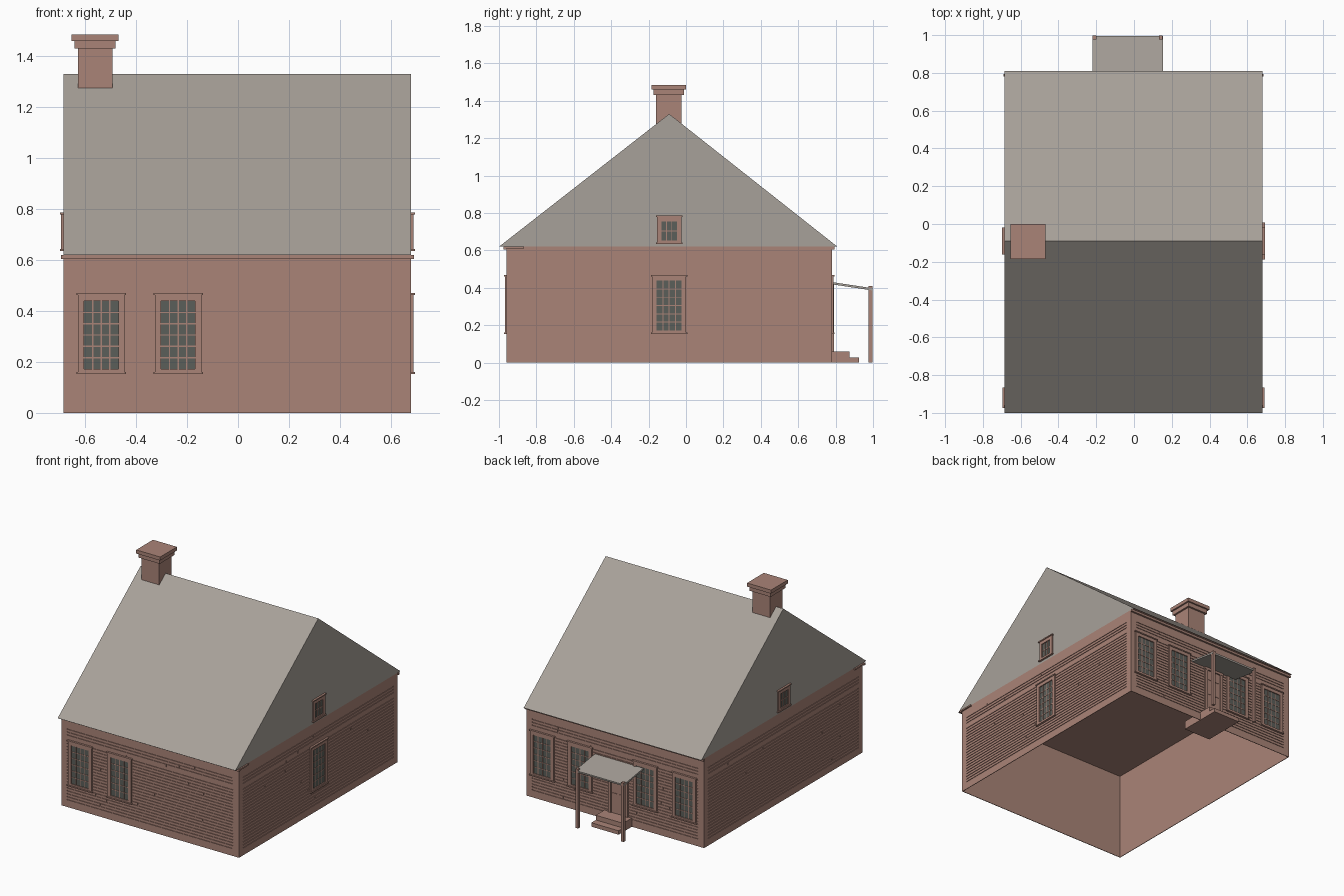
import bpy, bmesh, math, random
from mathutils import Matrix, Vector

random.seed(4)
if "Cube" in bpy.data.objects:
    bpy.data.objects.remove(bpy.data.objects["Cube"], do_unlink=True)


def material(name, rgb):
    m = bpy.data.materials.new(name)
    m.use_nodes = True
    m.diffuse_color = (*rgb, 1)
    m.node_tree.nodes["Principled BSDF"].inputs["Base Color"].default_value = (*rgb, 1)
    return m


RED = material("red_brown_paint", (0.40, 0.23, 0.185))
GREY = material("grey_shingle", (0.39, 0.355, 0.32))
GLASS = material("dark_glass", (0.105, 0.112, 0.1))


def finish(bm, name, mats, frame=None):
    if frame:
        bm.transform(frame)
    bmesh.ops.recalc_face_normals(bm, faces=bm.faces)
    mesh = bpy.data.meshes.new(name)
    bm.to_mesh(mesh)
    bm.free()
    for m in mats:
        mesh.materials.append(m)
    obj = bpy.data.objects.new(name, mesh)
    bpy.context.collection.objects.link(obj)
    return obj


def add_box(bm, x0, x1, y0, y1, z0, z1):
    size = Matrix.Diagonal((x1 - x0, y1 - y0, z1 - z0, 1))
    mid = Matrix.Translation(((x0 + x1) / 2, (y0 + y1) / 2, (z0 + z1) / 2))
    bmesh.ops.create_cube(bm, size=1, matrix=mid @ size)


def boxes(name, mat, items, frame=None):
    bm = bmesh.new()
    for b in items:
        add_box(bm, *b)
    return finish(bm, name, [mat], frame)


# House footprint and the four wall frames: local x along wall, -y outward
X0, X1, Y0, Y1, EAVE = -0.685, 0.68, -0.96, 0.78, 0.62
RIDGE_Y, RIDGE_Z = -0.09, 1.33
XM, YM = (X0 + X1) / 2, (Y0 + Y1) / 2


def wall_frame(x, y, degrees):
    return Matrix.Translation((x, y, 0)) @ Matrix.Rotation(math.radians(degrees), 4, 'Z')


FRONT, BACK = wall_frame(0, Y0, 0), wall_frame(0, Y1, 180)
EAST, WEST = wall_frame(X1, 0, 90), wall_frame(X0, 0, -90)
RELIEF = 0.004

# Wall core, open underneath
bm = bmesh.new()
add_box(bm, X0 + RELIEF, X1 - RELIEF, Y0 + RELIEF, Y1 - RELIEF, 0, EAVE - 0.002)
bm.faces.ensure_lookup_table()
floor = min(bm.faces, key=lambda f: f.calc_center_median().z)
bmesh.ops.delete(bm, geom=[floor], context='FACES_ONLY')
finish(bm, "wall_core", [RED])


# Flat trim around each wall and lapped boards with random joints
def siding(name, frame, a, b):
    edge, low, high, count, gap = 0.045, 0.05, 0.56, 25, 0.006
    out = (0, RELIEF)
    boxes(name + "_trim", RED, [
        (a, a + edge, *out, 0, EAVE), (b - edge, b, *out, 0, EAVE),
        (a + edge, b - edge, *out, 0, low), (a + edge, b - edge, *out, high, EAVE)], frame)
    pitch = (high - low) / count
    boards = []
    for i in range(count):
        z = low + i * pitch
        top = z + pitch + (0.001 if i == 20 else 0)
        joint = random.uniform(a + 0.2, b - 0.2)
        for u, v in ((a + edge, joint - 0.001), (joint + 0.001, b - edge)):
            boards.append((u, v, *out, z + (0 if i == 21 else gap), top))
    boxes(name + "_boards", RED, boards, frame)


siding("front", FRONT, X0, X1)
siding("back", BACK, -X1, -X0)
siding("east", EAST, Y0, Y1)
siding("west", WEST, -Y1, -Y0)


# Windows with casing, panes, glazing bars, cap and sill
def window(name, frame, u, z0, z1, width, cols, rows, rim=0.024):
    h = width / 2
    a, b, c, d = u - h, u + h, z0 + rim * 0.8, z1 - rim * 1.3
    ga, gb = a + rim, b - rim
    out = (-0.009, 0.002)
    parts = [(a, ga, *out, z0, z1), (gb, b, *out, z0, z1),
             (ga, gb, *out, z0, c), (ga, gb, *out, d, z1)]
    for low in (z0, z1 - 0.008):
        parts.append((a - 0.006, b + 0.006, -0.014, 0.002, low, low + 0.008))
    bar = 0.0025
    for i in range(1, cols):
        x = ga + (gb - ga) * i / cols
        parts.append((x - bar, x + bar, -0.004, 0, c, d))
    for i in range(1, rows):
        z = c + (d - c) * i / rows
        parts.append((ga, gb, -0.004, 0, z - bar, z + bar))
    boxes(name + "_frame", RED, parts, frame)
    boxes(name + "_glass", GLASS, [(ga, gb, -0.002, 0.001, c, d)], frame)


LOW, HIGH, WIDE = 0.153, 0.47, 0.182
for i, x in enumerate((-0.537, -0.235)):
    window(f"front_window_{i + 1}", FRONT, x, LOW, HIGH, WIDE, 4, 6)
for i, x in enumerate((0.555, 0.265, -0.235, -0.535)):
    window(f"back_window_{i + 1}", BACK, -x, LOW, HIGH, WIDE, 4, 6)
window("east_window", EAST, RIDGE_Y, LOW, HIGH, WIDE, 4, 6)
window("east_gable_window", EAST, RIDGE_Y, 0.635, 0.787, 0.13, 3, 2)
window("west_gable_window", WEST, -RIDGE_Y, 0.635, 0.787, 0.13, 3, 2)

# Gable roof, painted on its underside
bm = bmesh.new()
profile = [(-1.0, EAVE), (0.81, EAVE), (RIDGE_Y, RIDGE_Z)]
face = bm.faces.new([bm.verts.new((X0, y, z)) for y, z in profile])
new = bmesh.ops.extrude_face_region(bm, geom=[face])["geom"]
bmesh.ops.translate(bm, vec=Vector((X1 - X0, 0, 0)),
                    verts=[v for v in new if isinstance(v, bmesh.types.BMVert)])
bm.normal_update()
for f in bm.faces:
    f.material_index = int(f.calc_center_median().z < EAVE + 0.001)
finish(bm, "roof", [GREY, RED])

# Cornices under the eaves, the front one returning round the corners
boxes("cornice", RED, [
    (X0 - 0.01, X1 + 0.01, -0.975, Y0, 0.605, EAVE),
    (X0 - 0.01, X0, Y0, -0.865, 0.61, EAVE), (X1, X1 + 0.01, Y0, -0.865, 0.61, EAVE),
    (X0 - 0.005, X1 + 0.005, Y1, 0.793, 0.605, EAVE)])

# Chimney with a stepped cap
cx, cy = -0.561, -0.092
boxes("chimney", RED, [
    (cx - w, cx + w, cy - w, cy + w, a, b)
    for w, a, b in ((0.068, 1.2, 1.43), (0.081, 1.43, 1.46), (0.092, 1.46, 1.485))])

# Back door: casing, slab and raised panels
DX = 0.03
door = [(DX - 0.075, DX - 0.055, -0.01, 0.002, 0.06, 0.42),
        (DX + 0.055, DX + 0.075, -0.01, 0.002, 0.06, 0.42),
        (DX - 0.08, DX + 0.08, -0.012, 0.002, 0.4, 0.42),
        (DX - 0.055, DX + 0.055, -0.003, 0.002, 0.06, 0.4)]
for x in (-0.045, 0.007):
    for low, high in ((0.08, 0.2), (0.22, 0.31), (0.33, 0.385)):
        door.append((DX + x, DX + x + 0.038, -0.006, 0, low, high))
boxes("back_door", RED, door, BACK)

# Steps
boxes("back_steps", RED, [(-0.13, 0.08, 0.62, 0.875, 0, 0.06),
                          (-0.13, 0.08, 0.875, 0.925, 0, 0.027)])

# Porch canopy on two posts
canopy = boxes("porch_canopy", GREY, [(-0.22, 0.153, 0, 0.218, -0.006, 0.006)])
canopy.matrix_world = Matrix.Translation((0, Y1, 0.425)) @ Matrix.Rotation(-0.15, 4, 'X')
boxes("porch_posts", RED, [(x, x + 0.02, 0.977, 0.997, 0, 0.41) for x in (-0.219, 0.132)])
